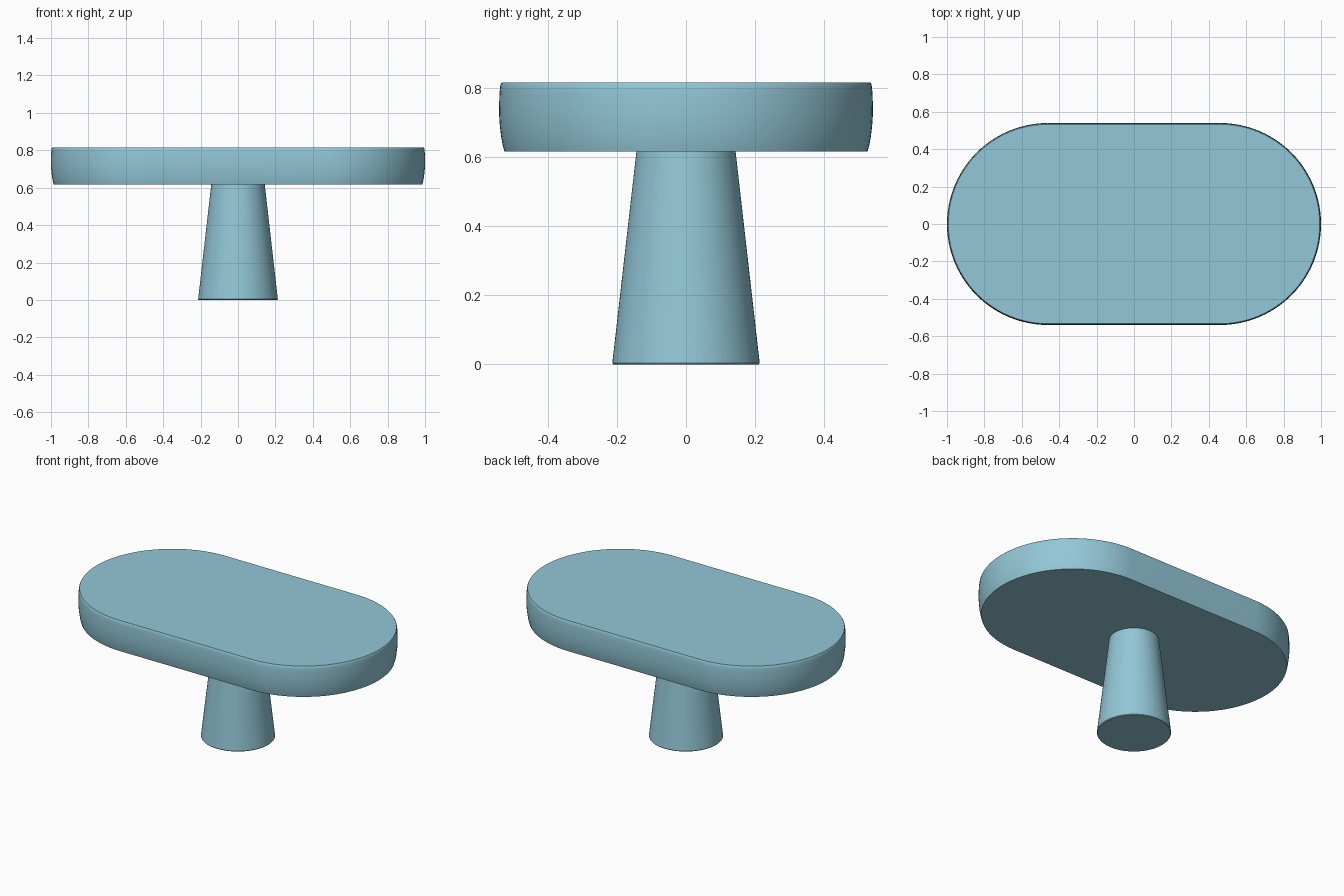
import bpy, bmesh, math

if "Cube" in bpy.data.objects:
    bpy.data.objects.remove(bpy.data.objects["Cube"])

mat = bpy.data.materials.new("light blue")
mat.diffuse_color = (0.29, 0.57, 0.68, 1.0)
mat.use_nodes = True
mat.node_tree.nodes["Principled BSDF"].inputs["Base Color"].default_value = mat.diffuse_color


def stadium(half_straight, radius, n):
    """Outline of two half circles joined by straight sides."""
    pts = []
    for cx, start in ((half_straight, -math.pi / 2), (-half_straight, math.pi / 2)):
        for i in range(n + 1):
            a = start + math.pi * i / n
            pts.append((cx + radius * math.cos(a), radius * math.sin(a)))
    return pts


def circle(radius, n):
    return [(radius * math.cos(2 * math.pi * i / n), radius * math.sin(2 * math.pi * i / n))
            for i in range(n)]


def loft(name, rings):
    """Skin a stack of (z, outline) rings and cap both ends."""
    bm = bmesh.new()
    loops = [[bm.verts.new((x, y, z)) for x, y in pts] for z, pts in rings]
    for lo, hi in zip(loops, loops[1:]):
        for i in range(len(lo)):
            j = (i + 1) % len(lo)
            bm.faces.new((lo[i], lo[j], hi[j], hi[i]))
    bm.faces.new(loops[0][::-1])
    bm.faces.new(loops[-1])
    me = bpy.data.meshes.new(name)
    bm.to_mesh(me)
    bm.free()
    me.materials.append(mat)
    ob = bpy.data.objects.new(name, me)
    bpy.context.collection.objects.link(ob)
    bpy.ops.object.select_all(action='DESELECT')
    ob.select_set(True)
    bpy.context.view_layer.objects.active = ob
    bpy.ops.object.shade_smooth_by_angle(angle=math.radians(35))
    return ob


# Table top: stadium slab whose edge bulges gently outward
edge = [(0.616, 0.525), (0.635, 0.530), (0.66, 0.5345), (0.69, 0.538), (0.72, 0.540),
        (0.745, 0.540), (0.77, 0.5395), (0.795, 0.538), (0.81, 0.536), (0.815, 0.533)]
loft("table_top", [(z, stadium(0.46, r, 48)) for z, r in edge])

# Pedestal: tapered round column with tiny softened foot
column = [(0.0, 0.210), (0.004, 0.213), (0.618, 0.143)]
loft("pedestal", [(z, circle(r, 96)) for z, r in column])
